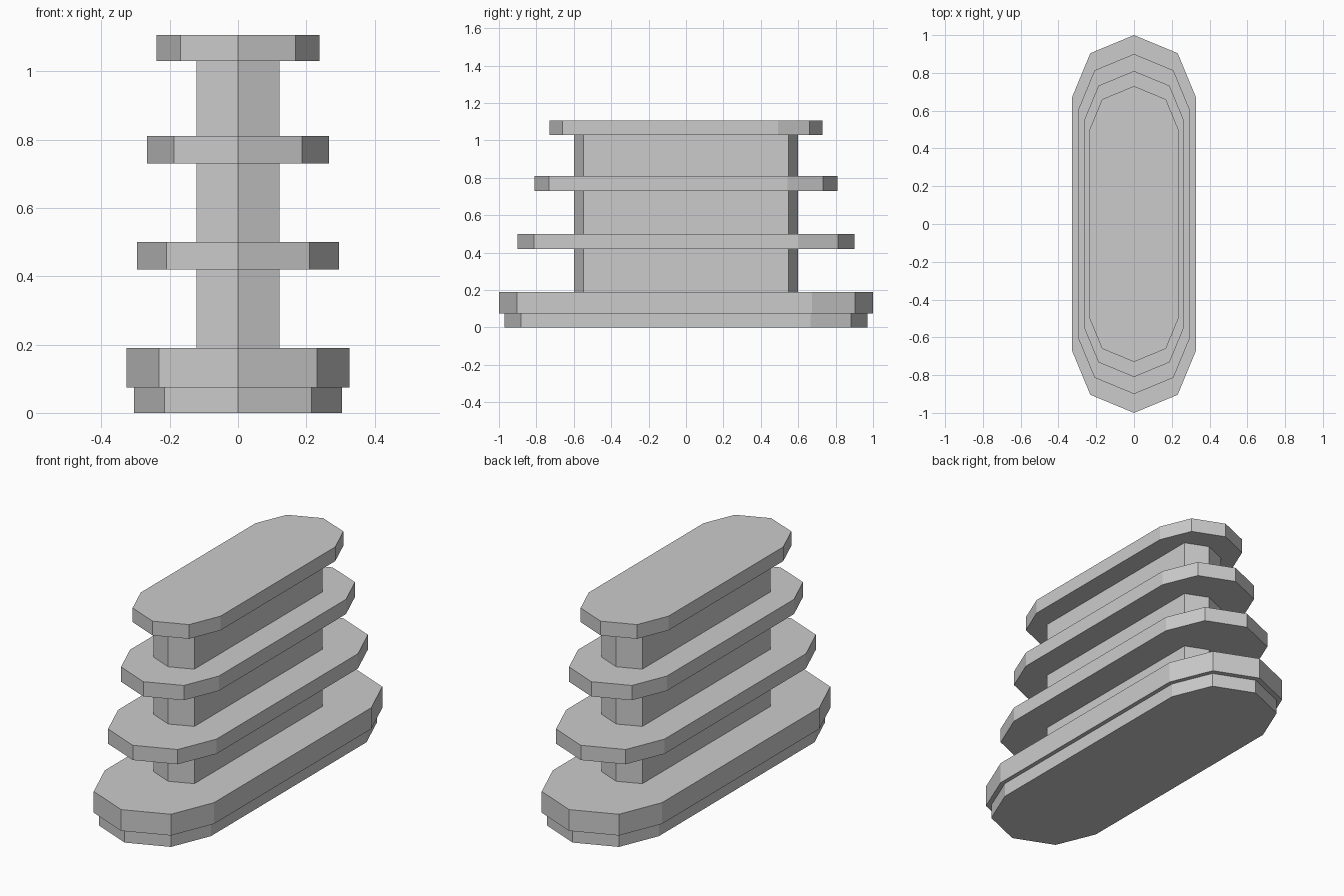
import bpy
import bmesh
import math

if "Cube" in bpy.data.objects:
    bpy.data.objects.remove(bpy.data.objects["Cube"])


def prism(name, outline, z0, z1):
    """Extrude a closed outline from z0 up to z1."""
    bm = bmesh.new()
    face = bm.faces.new([bm.verts.new((x, y, z0)) for x, y in outline])
    top = bmesh.ops.extrude_face_region(bm, geom=[face])["geom"]
    verts = [g for g in top if isinstance(g, bmesh.types.BMVert)]
    bmesh.ops.translate(bm, verts=verts, vec=(0, 0, z1 - z0))
    if not any(len(f.verts) == len(outline) and abs(f.calc_center_median().z - z0) < 1e-5
               for f in bm.faces):
        bm.faces.new([v for v in bm.verts if v not in verts])
    bmesh.ops.recalc_face_normals(bm, faces=bm.faces)
    mesh = bpy.data.meshes.new(name)
    bm.to_mesh(mesh)
    bm.free()
    obj = bpy.data.objects.new(name, mesh)
    bpy.context.collection.objects.link(obj)
    return obj


def capsule(half_width, half_length, steps=4):
    """Long outline with faceted semicircular ends."""
    centre = half_length - half_width
    points = []
    for side, start in ((1, 0), (-1, math.pi)):
        for i in range(steps + 1):
            a = start + math.pi * i / steps
            points.append((half_width * math.cos(a),
                           side * centre + half_width * math.sin(a)))
    return points


# Stepped base and the three overhanging plates
plates = [
    ("base_foot", 0.304, 0.97, 0.0, 0.075),
    ("base_plate", 0.327, 1.0, 0.075, 0.19),
    ("lower_fin", 0.295, 0.90, 0.42, 0.50),
    ("middle_fin", 0.266, 0.81, 0.73, 0.81),
    ("top_plate", 0.239, 0.73, 1.03, 1.107),
]
for name, half_width, half_length, z0, z1 in plates:
    prism(name, capsule(half_width, half_length), z0, z1)

# Upright core with shallow pointed ends, between the plates
core = [(0.122, -0.547), (0.122, 0.547), (0, 0.598),
        (-0.122, 0.547), (-0.122, -0.547), (0, -0.598)]
for name, z0, z1 in (("lower_core", 0.19, 0.42),
                     ("middle_core", 0.50, 0.73),
                     ("upper_core", 0.81, 1.03)):
    prism(name, core, z0, z1)
